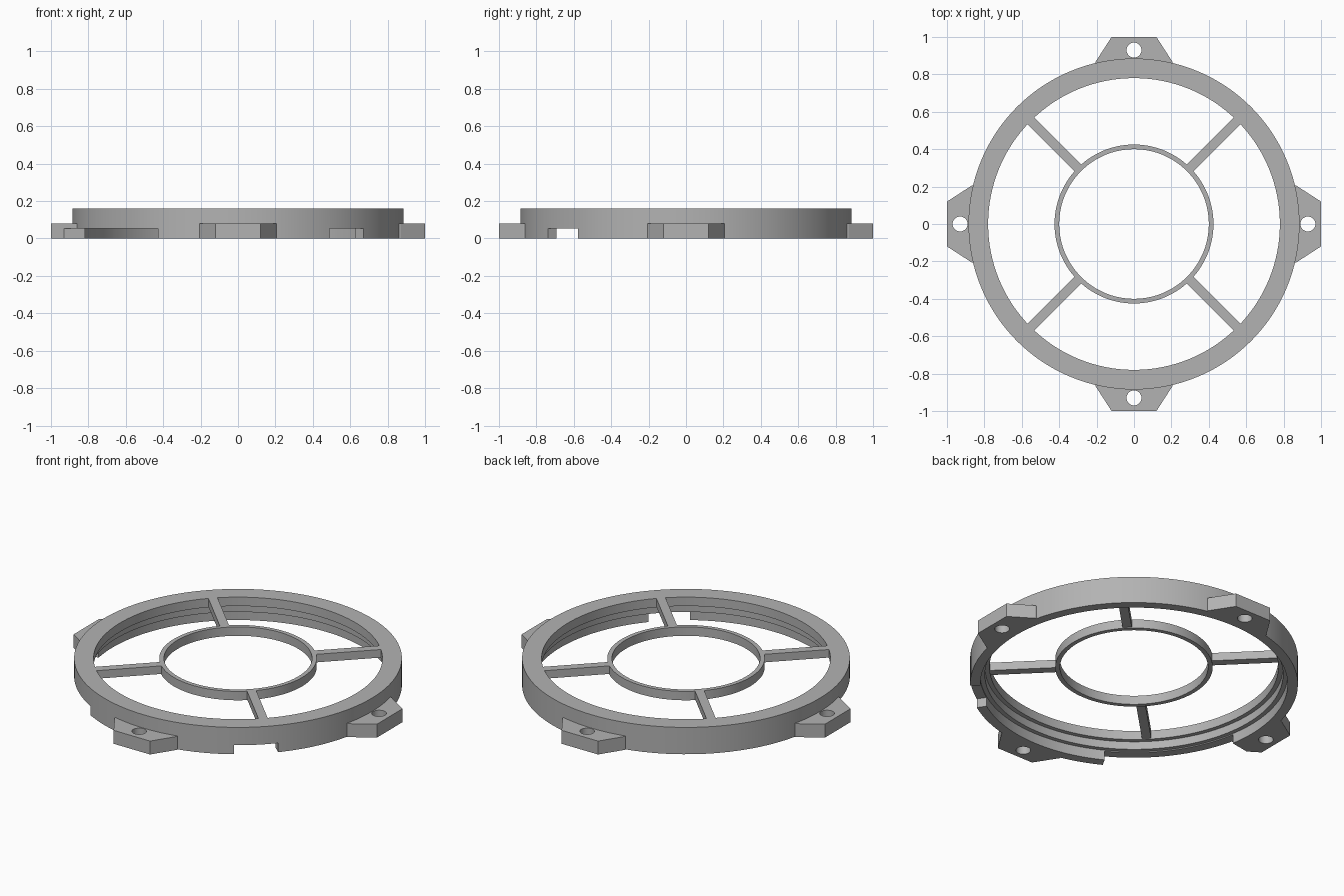
import bpy, bmesh
from math import sin, cos, pi, radians
from mathutils import Matrix

if "Cube" in bpy.data.objects:
    bpy.data.objects.remove(bpy.data.objects["Cube"], do_unlink=True)

grey = bpy.data.materials.new("plain grey")
grey.use_nodes = True
grey.diffuse_color = (0.45, 0.45, 0.45, 1)
grey.node_tree.nodes["Principled BSDF"].inputs["Base Color"].default_value = grey.diffuse_color

HEIGHT = 0.16
SEGMENTS = 128


def finish(name, bm, angle=0.0):
    bmesh.ops.recalc_face_normals(bm, faces=bm.faces)
    if angle:
        bm.transform(Matrix.Rotation(angle, 4, "Z"))
    mesh = bpy.data.meshes.new(name)
    bm.to_mesh(mesh)
    bm.free()
    mesh.materials.append(grey)
    obj = bpy.data.objects.new(name, mesh)
    bpy.context.collection.objects.link(obj)
    return obj


def lathe(name, profile):
    """Revolve a closed (radius, height) profile around z."""
    bm = bmesh.new()
    rings = []
    for i in range(SEGMENTS):
        a = 2 * pi * i / SEGMENTS
        rings.append([bm.verts.new((r * cos(a), r * sin(a), z)) for r, z in profile])
    n = len(profile)
    for i in range(SEGMENTS):
        here, there = rings[i], rings[(i + 1) % SEGMENTS]
        for j in range(n):
            k = (j + 1) % n
            bm.faces.new((here[j], there[j], there[k], here[k]))
    return finish(name, bm)


def prism(name, outline, low, high, angle=0.0):
    """Extrude an (x, y) outline between two heights."""
    bm = bmesh.new()
    face = bm.faces.new([bm.verts.new((x, y, low)) for x, y in outline])
    ext = bmesh.ops.extrude_face_region(bm, geom=[face])
    top = [v for v in ext["geom"] if isinstance(v, bmesh.types.BMVert)]
    bmesh.ops.translate(bm, verts=top, vec=(0, 0, high - low))
    return finish(name, bm, angle)


def sector(name, start, end):
    """Wedge-shaped cutter for the lower wall, angles in degrees."""
    steps = 24
    arc = [radians(start + (end - start) * i / steps) for i in range(steps + 1)]
    outline = [(1.1 * cos(a), 1.1 * sin(a)) for a in arc]
    outline += [(0.7 * cos(a), 0.7 * sin(a)) for a in reversed(arc)]
    return prism(name, outline, -0.1, 0.054)


def cut(obj, cutter):
    mod = obj.modifiers.new("cut", "BOOLEAN")
    mod.operation = "DIFFERENCE"
    mod.solver = "EXACT"
    mod.object = cutter
    bpy.context.view_layer.objects.active = obj
    bpy.ops.object.modifier_apply(modifier=mod.name)


# Outer ring with a stepped bore, and the small hub ring
outer_ring = lathe("outer_ring", [
    (0.885, 0), (0.885, HEIGHT), (0.78, HEIGHT), (0.78, 0.107),
    (0.805, 0.107), (0.805, 0.06), (0.83, 0.06), (0.83, 0)])
hub_ring = lathe("hub_ring", [
    (0.425, 0.107), (0.425, HEIGHT), (0.4, HEIGHT), (0.4, 0.107)])

# Openings in the lower wall
small_notch = sector("small_notch", 303.6, 319.2)
wide_notch = sector("wide_notch", 190, 241)
cut(outer_ring, small_notch)
cut(outer_ring, wide_notch)

# Four mounting tabs, each with a round hole
tab_outline = [(-0.205, 0.845), (0.205, 0.845), (0.205, 0.868),
               (0.12, 1), (-0.12, 1), (-0.205, 0.868)]
hole_outline = [(0.04 * cos(2 * pi * i / 32), 0.93 + 0.04 * sin(2 * pi * i / 32))
                for i in range(32)]
parts = [outer_ring, hub_ring]
for i, side in enumerate(("back", "right", "front", "left")):
    turn = i * pi / 2
    tab = prism(side + "_tab", tab_outline, 0, 0.08, turn)
    hole = prism("hole_cutter", hole_outline, -0.1, 0.2, turn)
    cut(tab, hole)
    bpy.data.objects.remove(hole, do_unlink=True)
    if side == "right":
        cut(tab, wide_notch)
    parts.append(tab)

for cutter in (small_notch, wide_notch):
    bpy.data.objects.remove(cutter, do_unlink=True)

# Four diagonal spokes joining hub and ring
for i in range(4):
    prism("spoke_%d" % (i + 1),
          [(0.415, -0.025), (0.79, -0.025), (0.79, 0.025), (0.415, 0.025)],
          0.112, HEIGHT, pi / 4 + i * pi / 2)

# Smooth the round walls, keep the edges crisp
bpy.ops.object.select_all(action="DESELECT")
for obj in parts:
    obj.select_set(True)
bpy.context.view_layer.objects.active = outer_ring
bpy.ops.object.shade_smooth_by_angle(angle=radians(30))
